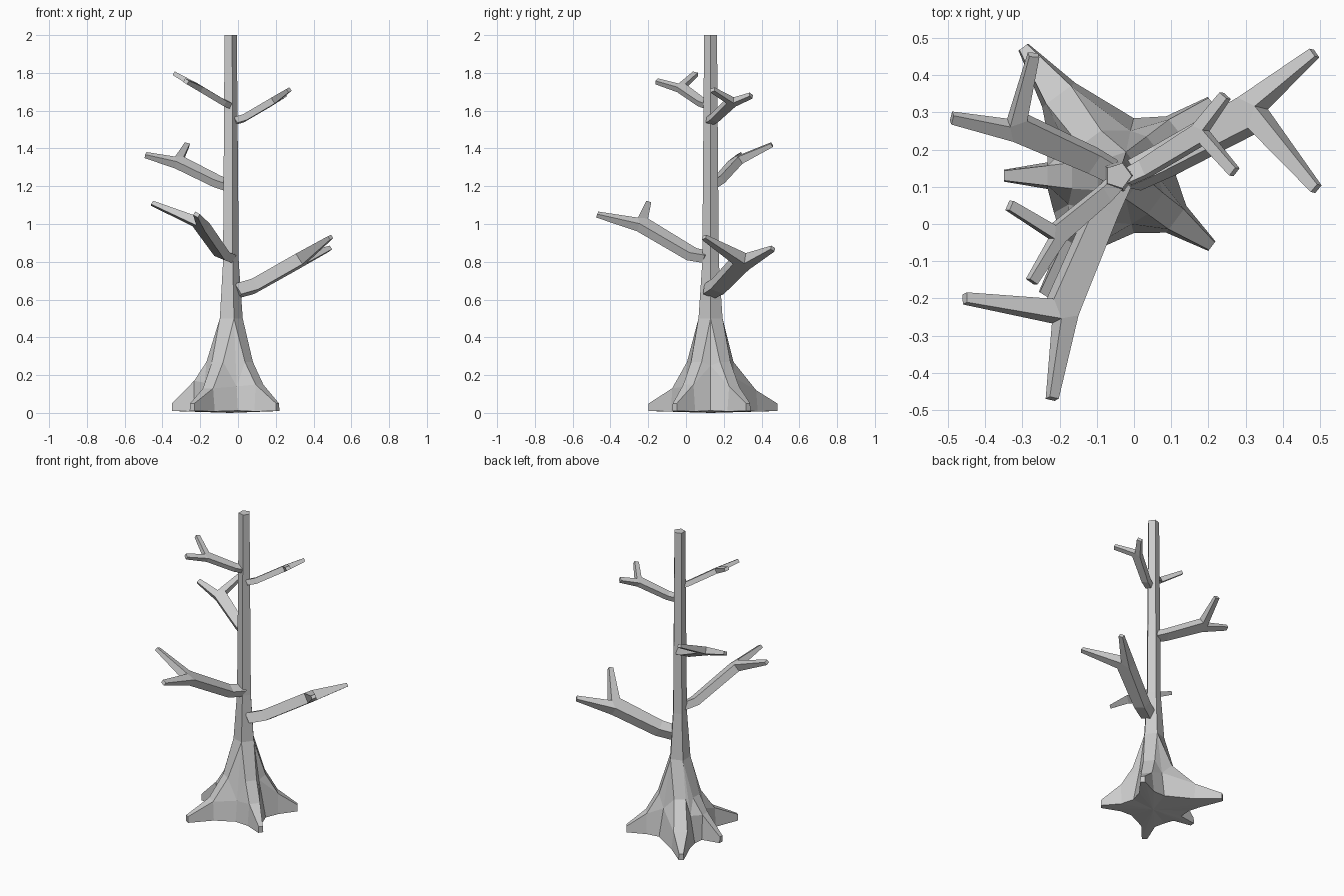
import bpy, bmesh
from math import radians, cos, sin
from mathutils import Vector

if "Cube" in bpy.data.objects:
    bpy.data.objects.remove(bpy.data.objects["Cube"])

CX, CY = -0.042, 0.13


def polar(angle, r, z, side=0.0):
    a = radians(angle)
    return (CX + r * cos(a) - side * sin(a), CY + r * sin(a) + side * cos(a), z)


def finish(bm, name):
    bmesh.ops.recalc_face_normals(bm, faces=bm.faces)
    me = bpy.data.meshes.new(name)
    bm.to_mesh(me)
    bm.free()
    ob = bpy.data.objects.new(name, me)
    bpy.context.collection.objects.link(ob)
    return ob


# five-sided trunk flowing into five roots
def make_trunk():
    bm = bmesh.new()
    v = lambda p: bm.verts.new(p)
    rings = [[v(polar(72 * i, r, z)) for i in range(5)]
             for z, r in ((2.0, 0.036), (0.8, 0.046), (0.5, 0.067))]
    bm.faces.new(rings[0])
    for top, low in zip(rings, rings[1:]):
        for i in range(5):
            j = (i + 1) % 5
            bm.faces.new((top[i], top[j], low[j], low[i]))
    # valleys between roots: angle, upper radius, upper z, ground radius
    valleys = [(0, .105, .25, .155), (75, .125, .19, .16), (150, .16, .17, .22),
               (210, .155, .16, .20), (285, .135, .14, .16)]
    Q = [v(polar(a, r, z)) for a, r, z, g in valleys]
    G = [v(polar(a, g, 0.012)) for a, r, z, g in valleys]
    # roots: angle, length, knee radius, knee half width, knee z
    roots = [(38.5, .32, .20, .045, .14), (126.5, .43, .27, .055, .12),
             (180, .308, .19, .036, .17), (238, .378, .22, .042, .13),
             (-37, .315, .195, .045, .15)]
    P = rings[-1]
    floor = []
    for i, (a, length, kr, kw, kz) in enumerate(roots):
        j = (i + 1) % 5
        pair = lambda r, z, w: (v(polar(a, r, z, -w)), v(polar(a, r, z, w)))
        M = pair(0.125, 0.27, 0.035)
        K = pair(kr, kz, kw * 0.75)
        T = pair(length, 0.05, 0.013)
        K0 = pair(kr, 0.008, kw)
        T0 = pair(length, 0.01, 0.016)
        bm.faces.new((P[i], P[j], M[1], M[0]))
        for hi, lo in ((M, K), (K, T), (T, T0)):
            bm.faces.new((hi[0], hi[1], lo[1], lo[0]))
        for s, n in ((0, i), (1, j)):
            bm.faces.new((P[n], M[s], Q[n]))
            bm.faces.new((Q[n], M[s], K[s]))
            bm.faces.new((Q[n], K[s], K0[s], G[n]))
            bm.faces.new((K[s], T[s], T0[s], K0[s]))
        floor += [G[i], K0[0], T0[0], T0[1], K0[1]]
    centre = v((CX, CY, 0))
    for a, b in zip(floor, floor[1:] + floor[:1]):
        bm.faces.new((a, b, centre))
    finish(bm, "trunk_and_roots")


# forked branch: Y-shaped outline given thickness
def make_branch(name, start, knee, fork, tip_a, tip_b, w, h):
    start, knee, fork, tip_a, tip_b = map(Vector, (start, knee, fork, tip_a, tip_b))
    d = (fork - knee).normalized()
    s = tip_a - tip_b
    s = (s - d * s.dot(d)).normalized()
    n = d.cross(s)
    wt, ht = 0.014, 0.011

    def tip(t, out):
        p = n.cross((t - fork).normalized()).normalized()
        if p.dot(out) < 0:
            p = -p
        return t + p * wt, t - p * wt

    ao, ai = tip(tip_a, s)
    bo, bi = tip(tip_b, -s)
    outline = [(start + s * w * .75, h), (knee + s * w * .85, h), (fork + s * w, h),
               (ao, ht), (ai, ht), (fork + d * w * .9, h), (bi, ht), (bo, ht),
               (fork - s * w, h), (knee - s * w * .85, h), (start - s * w * .75, h)]
    bm = bmesh.new()
    top = [bm.verts.new(p + n * k) for p, k in outline]
    low = [bm.verts.new(p - n * k) for p, k in outline]
    for side in (top, low):
        for f in ((0, 1, 9, 10), (1, 2, 8, 9), (2, 5, 8), (2, 3, 4, 5), (5, 6, 7, 8)):
            bm.faces.new([side[k] for k in f])
    for k in range(11):
        m = (k + 1) % 11
        bm.faces.new((top[k], top[m], low[m], low[k]))
    finish(bm, name)


make_trunk()
make_branch("branch_low_right", (-.01, .125, .645), (.08, .17, .67), (.31, .295, .80),
            (.485, .46, .87), (.49, .095, .93), .046, .033)
make_branch("branch_low_front", (-.045, .11, .825), (-.085, .03, .84), (-.195, -.23, .995),
            (-.455, -.20, 1.11), (-.22, -.47, 1.05), .042, .025)
make_branch("branch_mid_back", (-.055, .14, 1.205), (-.11, .17, 1.225), (-.31, .26, 1.325),
            (-.27, .455, 1.42), (-.49, .285, 1.365), .036, .022)
make_branch("branch_high_front", (-.045, .115, 1.63), (-.08, .08, 1.645), (-.205, -.025, 1.72),
            (-.335, .05, 1.795), (-.275, -.155, 1.755), .027, .016)
make_branch("branch_high_right", (-.02, .125, 1.545), (.03, .15, 1.56), (.175, .24, 1.645),
            (.245, .345, 1.68), (.27, .14, 1.71), .027, .018)
